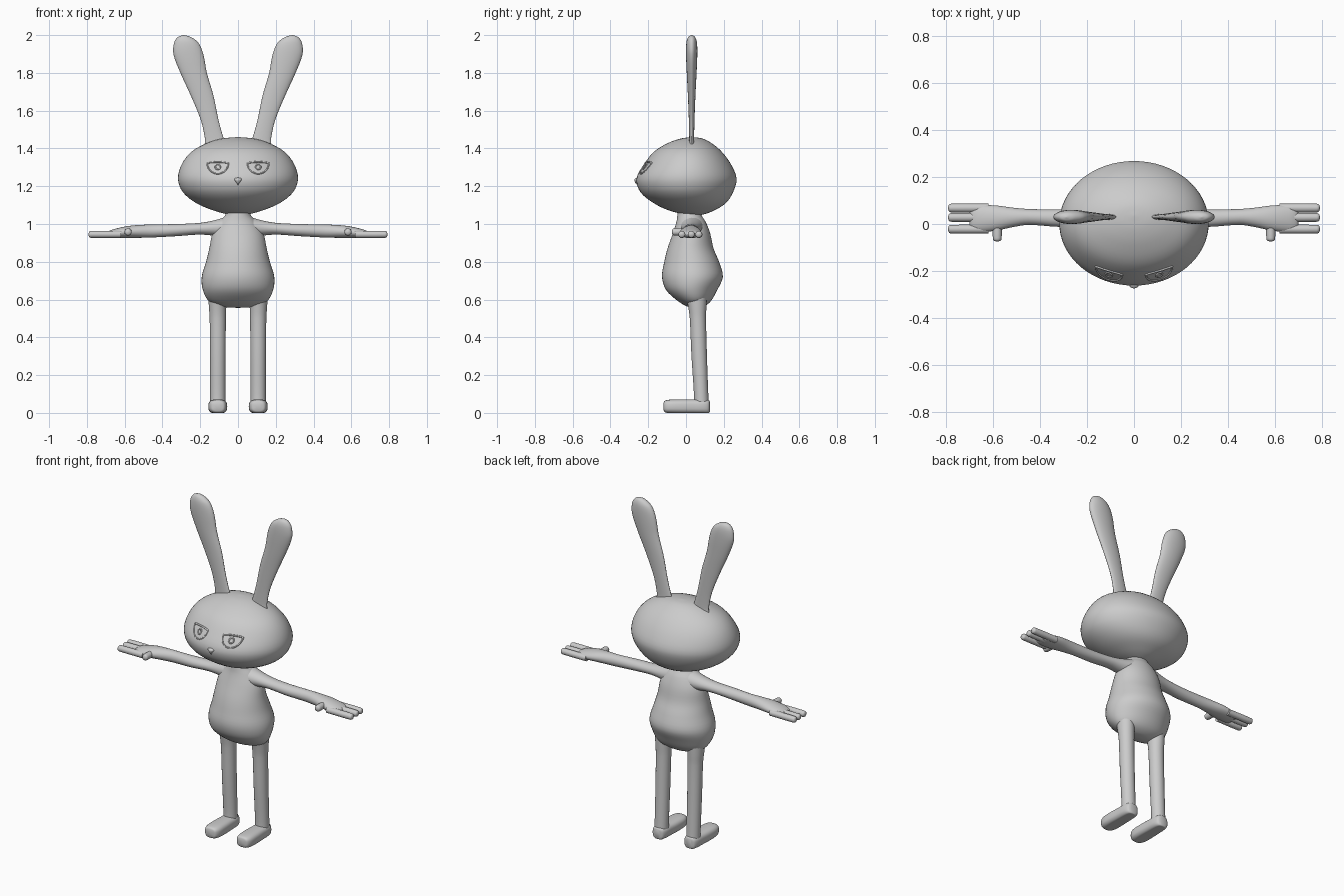
import bpy
import math
from mathutils import Vector
from mathutils.bvhtree import BVHTree

if "Cube" in bpy.data.objects:
    bpy.data.objects.remove(bpy.data.objects["Cube"])

grey = bpy.data.materials.new("plain_grey")
grey.diffuse_color = (0.6, 0.6, 0.6, 1)
grey.use_nodes = True
grey.node_tree.nodes["Principled BSDF"].inputs["Base Color"].default_value = grey.diffuse_color


def smooth_rows(rows, steps):
    """Spline through the section rows, spaced by chord length."""
    p = [Vector(r) for r in rows]
    s = [0.0]
    for a, b in zip(p, p[1:]):
        s.append(s[-1] + (b - a).length)
    last = len(p) - 1
    tan = []
    for i in range(last + 1):
        a, b = max(i - 1, 0), min(i + 1, last)
        tan.append((p[b] - p[a]) / (s[b] - s[a]))
    out = []
    for i in range(last):
        h = s[i + 1] - s[i]
        for k in range(steps):
            t = k / steps
            out.append(p[i] * (2*t**3 - 3*t**2 + 1) + tan[i] * (h * (t**3 - 2*t**2 + t))
                       + p[i + 1] * (3*t**2 - 2*t**3) + tan[i + 1] * (h * (t**3 - t**2)))
    out.append(p[last])
    return out


def loft(name, rows, axis="z", sides=32, steps=4, power=2.0, mirror=False, floor=False):
    """Rows are (position along axis, centre a, centre b, radius a, radius b)."""
    rings = smooth_rows(rows, steps)
    verts, faces = [], []
    for t, a, b, ra, rb in rings:
        for k in range(sides):
            ang = 2 * math.pi * k / sides
            c, d = math.cos(ang), math.sin(ang)
            u = a + max(ra, 0.001) * math.copysign(abs(c) ** (2 / power), c)
            v = b + max(rb, 0.001) * math.copysign(abs(d) ** (2 / power), d)
            co = {"x": (t, u, v), "y": (u, t, v), "z": (u, v, t)}[axis]
            verts.append((co[0], co[1], max(co[2], 0)) if floor else co)
    for i in range(len(rings) - 1):
        for k in range(sides):
            n = (k + 1) % sides
            faces.append((i*sides + k, i*sides + n, (i+1)*sides + n, (i+1)*sides + k))
    faces.append(tuple(reversed(range(sides))))
    faces.append(tuple(range((len(rings) - 1) * sides, len(rings) * sides)))
    # keep the outside facing out for every axis and direction
    if (rows[-1][0] < rows[0][0]) != (axis == "y"):
        faces = [tuple(reversed(f)) for f in faces]
    mesh = bpy.data.meshes.new(name)
    mesh.from_pydata(verts, [], faces)
    mesh.materials.append(grey)
    obj = bpy.data.objects.new(name, mesh)
    bpy.context.collection.objects.link(obj)
    if mirror:
        obj.modifiers.new("mirror", "MIRROR").use_mirror_merge = False
    bpy.ops.object.select_all(action="DESELECT")
    obj.select_set(True)
    bpy.context.view_layer.objects.active = obj
    bpy.ops.object.shade_smooth_by_angle(angle=math.radians(50))
    return obj


# head: wide egg, flatter towards the chin
head = loft("head", [
    (1.045, 0, .05, .002, .002), (1.05, 0, .045, .05, .045), (1.07, 0, .03, .125, .115),
    (1.11, 0, .02, .22, .19), (1.17, 0, .004, .293, .246), (1.24, 0, .003, .318, .265),
    (1.32, 0, .008, .296, .228), (1.385, 0, .01, .243, .177), (1.43, 0, .02, .16, .112),
    (1.453, 0, .03, .08, .055), (1.46, 0, .035, .002, .002)], sides=64)

# pear-shaped body with belly and rump
loft("body", [
    (.556, 0, .05, .002, .002), (.562, 0, .05, .08, .04), (.59, 0, .045, .152, .085),
    (.65, 0, .03, .186, .135), (.72, 0, .034, .192, .161), (.8, 0, .03, .169, .145),
    (.87, 0, .024, .152, .122), (.95, 0, .029, .135, .099), (1.01, 0, .027, .1, .078),
    (1.05, 0, .018, .066, .063), (1.09, 0, .02, .066, .06)], sides=48)

# ears
loft("ear", [
    (1.41, .118, .03, .06, .014), (1.45, .125, .03, .05, .013), (1.55, .15, .03, .047, .015),
    (1.68, .19, .03, .06, .02), (1.8, .235, .03, .07, .026), (1.9, .263, .03, .079, .03),
    (1.96, .274, .03, .064, .028), (1.99, .284, .03, .034, .018),
    (2.0, .288, .03, .002, .002)], mirror=True)

# arms with palms
loft("arm", [
    (.04, .03, .985, .068, .06), (.12, .03, .979, .05, .042), (.2, .028, .975, .04, .031),
    (.32, .025, .968, .037, .032), (.45, .03, .963, .034, .034), (.52, .028, .961, .042, .034),
    (.59, .025, .957, .054, .031), (.66, .023, .949, .056, .023),
    (.69, .023, .946, .05, .014), (.7, .023, .945, .03, .004)], axis="x", mirror=True)


def digit(name, axis, start, end, a, b, r):
    """Straight finger with a rounded tip."""
    d = math.copysign(1, end - start)
    loft(name, [(start, a, b, r, r), (end - d * .016, a, b, r, r),
                (end - d * .005, a, b, r * .8, r * .8), (end, a, b, .002, .002)],
         axis=axis, sides=16, steps=3, mirror=True)


for i, y in enumerate((.068, .028, -.022)):
    digit(f"finger_{i + 1}", "x", .62, .792, y, .945, .0185)
digit("thumb", "y", 0, -.075, .582, .958, .019)

# legs
loft("leg", [
    (.03, .107, .082, .04, .04), (.1, .107, .08, .04, .038), (.3, .107, .07, .041, .041),
    (.5, .107, .063, .043, .043), (.56, .108, .06, .046, .048), (.62, .108, .055, .05, .055)],
    mirror=True)

# feet: rounded on top, flat underneath
loft("foot", [
    (-.12, .107, .035, .015, .012), (-.113, .107, .034, .036, .03), (-.085, .107, .034, .048, .036),
    (-.03, .107, .034, .05, .038), (.04, .107, .034, .047, .038), (.09, .107, .034, .044, .038),
    (.118, .107, .033, .035, .036), (.126, .107, .033, .02, .028)],
    axis="y", power=2.8, mirror=True, floor=True)

# nose
loft("nose", [
    (1.207, 0, -.255, .002, .004), (1.215, 0, -.257, .006, .01), (1.235, 0, -.26, .02, .014),
    (1.243, 0, -.256, .016, .01), (1.247, 0, -.25, .003, .003)], sides=16, steps=3)

# eye outlines: thin raised lines laid on the head
tree = BVHTree.FromPolygons([v.co for v in head.data.vertices],
                            [p.vertices[:] for p in head.data.polygons])


def raised_line(name, points, closed, depth):
    curve = bpy.data.curves.new(name, "CURVE")
    curve.dimensions = "3D"
    curve.bevel_depth = depth
    curve.bevel_resolution = 2
    curve.use_fill_caps = True
    spline = curve.splines.new("POLY")
    spline.points.add(len(points) - 1)
    for pt, (x, z) in zip(spline.points, points):
        hit = tree.ray_cast(Vector((x, -1, z)), Vector((0, 1, 0)))[0]
        pt.co = (*hit, 1)
    spline.use_cyclic_u = closed
    curve.materials.append(grey)
    bpy.context.collection.objects.link(bpy.data.objects.new(name, curve))


def arc(cx, cz, rx, rz, a0, a1, n):
    return [(cx + rx * math.cos(math.radians(a0 + (a1 - a0) * i / n)),
             cz + rz * math.sin(math.radians(a0 + (a1 - a0) * i / n))) for i in range(n + 1)]


for side, sx in (("left", 1), ("right", -1)):
    cx = sx * .107
    raised_line(f"{side}_eye_rim", arc(cx, 1.322, .056, .056, 180, 360, 24), False, .004)
    raised_line(f"{side}_eyelid", arc(cx, 1.32, .056, .008, 180, 0, 12), False, .005)
    raised_line(f"{side}_pupil", arc(cx, 1.302, .013, .013, 0, 345, 23), True, .004)
